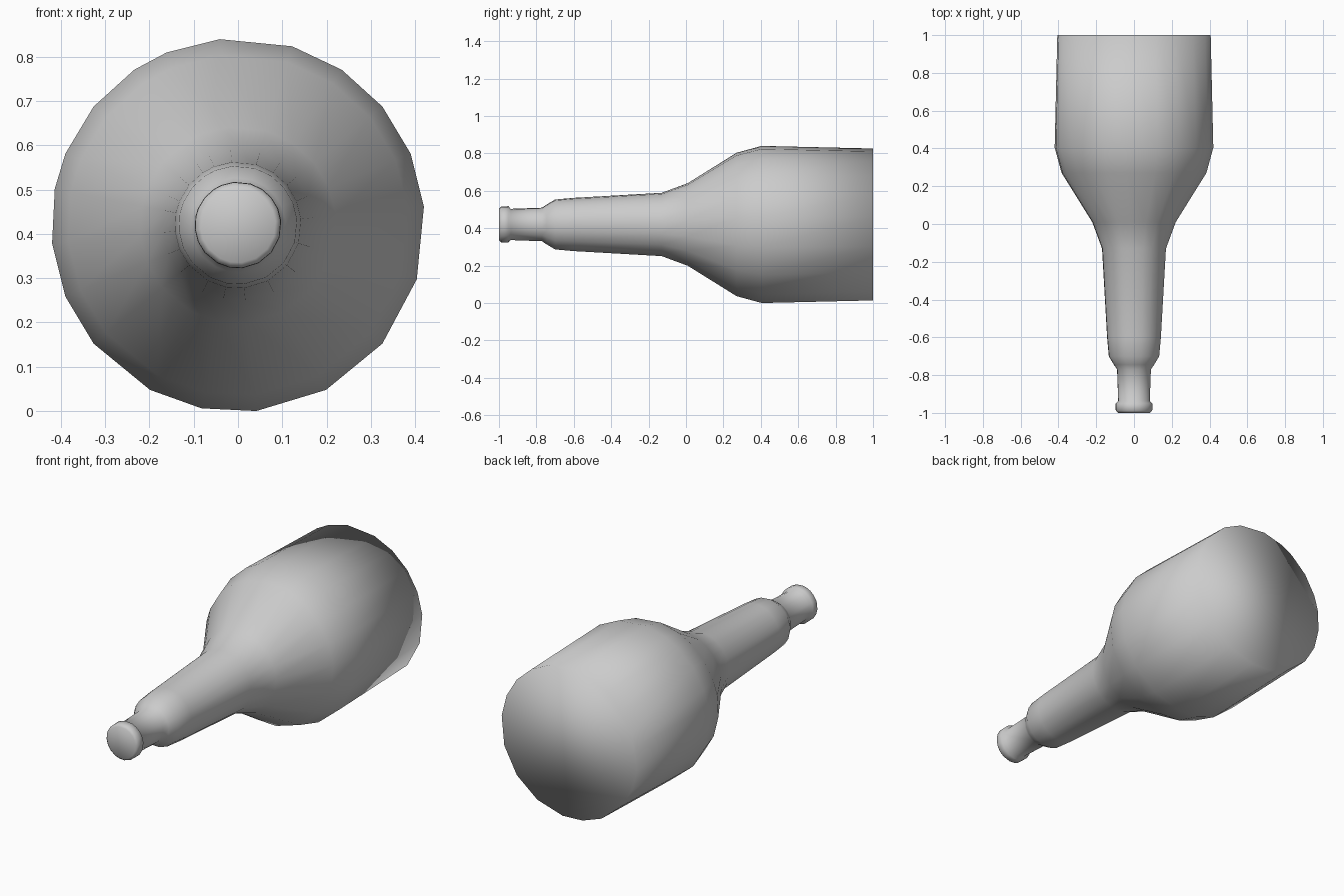
import bpy, bmesh
from math import cos, sin, pi

if "Cube" in bpy.data.objects:
    bpy.data.objects.remove(bpy.data.objects["Cube"])

AXIS_Z = 0.42

# Uneven facet positions around the bottle, in 64ths of a turn
STEPS = [1, 4, 7, 10, 13, 17, 20, 22, 25, 28, 30, 33, 36, 39, 43, 46, 49, 53, 57, 61]

# Bottle outline from mouth to base: (y, radius)
PROFILE = [(-1.0, 0.085), (-0.988, 0.097), (-0.95, 0.098), (-0.937, 0.084),
           (-0.77, 0.09), (-0.745, 0.107), (-0.70, 0.134), (-0.60, 0.143),
           (-0.13, 0.170), (0.01, 0.222), (0.27, 0.385), (0.405, 0.422),
           (1.0, 0.408)]


def lathe_y(name, profile, steps):
    bm = bmesh.new()
    rings = [[bm.verts.new((r * cos(s * pi / 32), y, AXIS_Z + r * sin(s * pi / 32)))
              for s in steps] for y, r in profile]
    n = len(steps)
    for a, b in zip(rings, rings[1:]):
        for i in range(n):
            j = (i + 1) % n
            bm.faces.new((a[i], a[j], b[j], b[i]))
    # Closed mouth and base
    bm.faces.new(rings[0])
    bm.faces.new(rings[-1])
    bmesh.ops.recalc_face_normals(bm, faces=bm.faces)
    for f in bm.faces:
        f.smooth = True
    mesh = bpy.data.meshes.new(name)
    bm.to_mesh(mesh)
    bm.free()
    obj = bpy.data.objects.new(name, mesh)
    bpy.context.collection.objects.link(obj)
    return obj


# Bottle lying on its side, mouth toward the front
lathe_y("bottle", PROFILE, STEPS)
